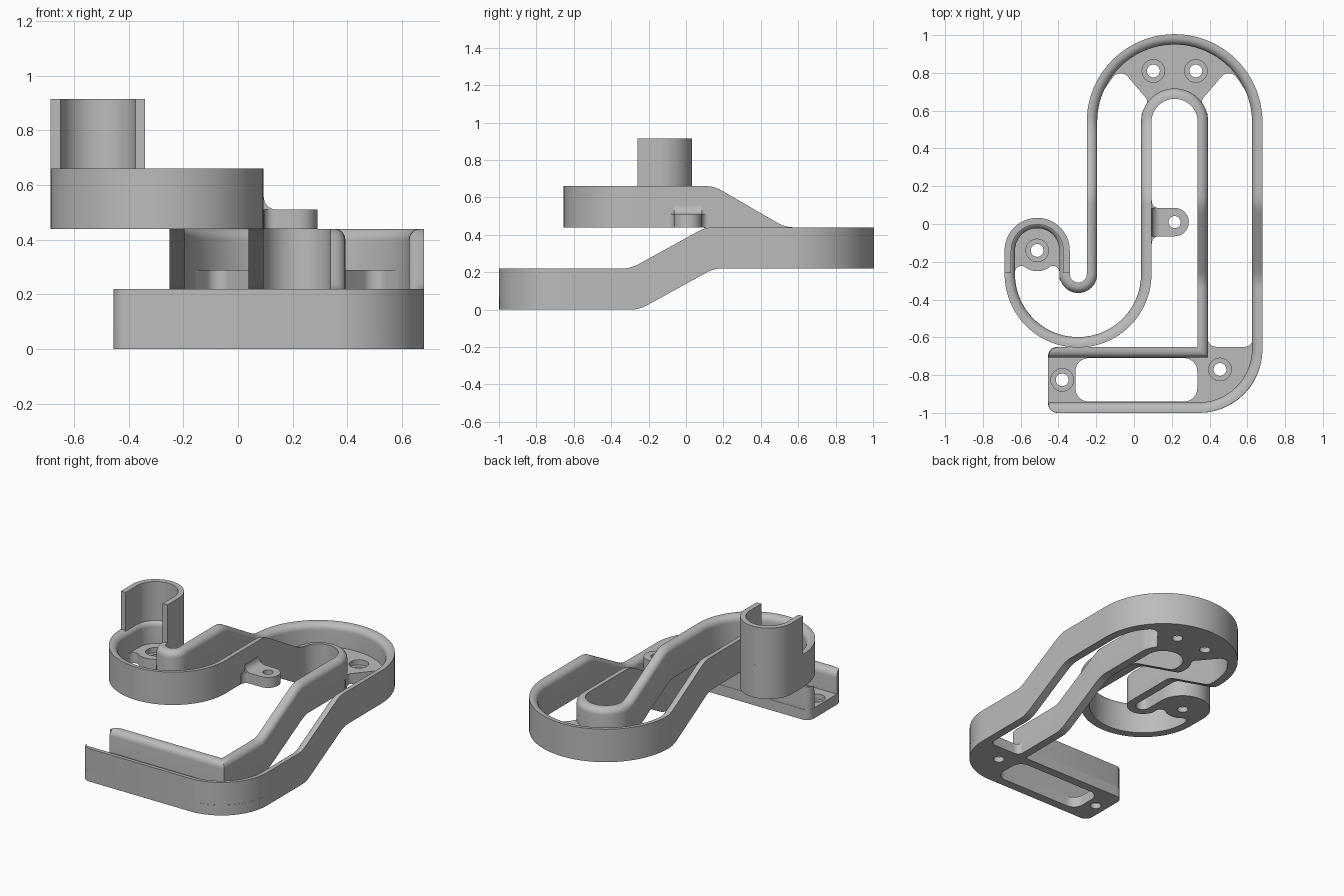
import bpy, math
from mathutils import Vector

cube = bpy.data.objects.get("Cube")
if cube:
    bpy.data.objects.remove(cube)

mat = bpy.data.materials.new("plain grey")
mat.use_nodes = True
GREY = (0.5, 0.5, 0.5, 1)
mat.diffuse_color = GREY
mat.node_tree.nodes["Principled BSDF"].inputs["Base Color"].default_value = GREY

STEP = 0.22             # rise of each ramp and height of the walls
FLOOR = 0.07
HALF = 0.0275           # half wall thickness
END = -0.455            # open end of the channel
TURN = (0.215, 0.54)    # centre of the far turn
CUP = (-0.5125, -0.14)  # centre of the cup
HOOK_Y = -0.265


def arc(c, r, a0, a1, n=32):
    angles = [math.radians(a0 + (a1 - a0) * i / n) for i in range(n + 1)]
    return [(c[0] + r * math.cos(a), c[1] + r * math.sin(a)) for a in angles]


def line(p, q, n):
    return [tuple(Vector(p).lerp(Vector(q), i / n)) for i in range(n + 1)]


def finish(ob):
    ob.data.materials.clear()
    ob.data.materials.append(mat)
    bpy.ops.object.select_all(action='DESELECT')
    ob.select_set(True)
    bpy.context.view_layer.objects.active = ob
    if ob.type == 'CURVE':
        bpy.ops.object.convert(target='MESH')
        ob = bpy.context.view_layer.objects.active
    bpy.ops.object.shade_smooth_by_angle(angle=math.radians(32))
    return ob


def soft(u, w=0.04):
    """Rounded corner between flat and sloping."""
    return 0 if u < -w else u if u > w else (u + w) ** 2 / (4 * w)


def ramp(y, a, b):
    return STEP * (soft(y - a) - soft(y - b)) / (b - a)


def track_heights(p):
    x, y = p
    if y < -0.64:
        return 0, STEP
    if x > TURN[0]:
        return ramp(y, -0.25, 0.15), STEP + ramp(y, -0.295, 0.105)
    return STEP + ramp(-y, -0.49, -0.11), 2 * STEP + ramp(-y, -0.53, -0.15)


def sweep(name, path, half, fillet, heights, taper=0.0):
    """Wall along a path, with its left upper edge rounded."""
    pts = []
    for p in map(Vector, path):
        if not pts or (p - pts[-1]).length > 1e-4:
            pts.append(p)
    verts, faces = [], []
    for i, p in enumerate(pts):
        d0 = (p - pts[i - 1]).normalized() if i else None
        d1 = (pts[i + 1] - p).normalized() if i + 1 < len(pts) else d0
        d0 = d0 or d1
        t = (d0 + d1).normalized()
        side = Vector((-t.y, t.x)) / t.dot(d1)
        zb, zt = heights(p)
        out = -half
        if taper and p.y < -0.64 and p.x - END < taper:
            out += taper - math.sqrt(max(0, taper ** 2 - (taper - p.x + END) ** 2))
        prof = [(out, zb), (out, zt)]
        if fillet:
            prof += [(max(out, n), z) for n, z in
                     arc((half - fillet, zt - fillet), fillet, 90, 0, 6)]
        else:
            prof.append((half, zt))
        prof.append((half, zb))
        k = len(prof)
        for n, z in prof:
            q = p + side * n
            verts.append((q.x, q.y, z))
        if i:
            a, b = (i - 1) * k, i * k
            for j in range(k):
                m = (j + 1) % k
                faces.append((a + j, a + m, b + m, b + j))
    faces += [tuple(range(k))[::-1], tuple(range(len(verts) - k, len(verts)))]
    me = bpy.data.meshes.new(name)
    me.from_pydata(verts, [], faces)
    me.validate()
    ob = bpy.data.objects.new(name, me)
    bpy.context.collection.objects.link(ob)
    # consistent outward normals
    bpy.context.view_layer.objects.active = ob
    bpy.ops.object.select_all(action='DESELECT')
    ob.select_set(True)
    bpy.ops.object.mode_set(mode='EDIT')
    bpy.ops.mesh.select_all(action='SELECT')
    bpy.ops.mesh.normals_make_consistent(inside=False)
    bpy.ops.object.mode_set(mode='OBJECT')
    return finish(ob)


def rounded(corners):
    """Outline with a radius on any corner given as (x, y, radius)."""
    out = []
    for i, c in enumerate(corners):
        p = Vector(c[:2])
        r = c[2] if len(c) > 2 else 0
        if not r:
            out.append(tuple(p))
            continue
        u = (Vector(corners[i - 1][:2]) - p).normalized()
        v = (Vector(corners[(i + 1) % len(corners)][:2]) - p).normalized()
        half = u.angle(v) / 2
        mid = p + (u + v).normalized() * r / math.sin(half)
        s, e = p + u * r / math.tan(half) - mid, p + v * r / math.tan(half) - mid
        turn = math.atan2(s.x * e.y - s.y * e.x, s.dot(e))
        a = math.atan2(s.y, s.x)
        out += arc(mid, r, math.degrees(a), math.degrees(a + turn), 12)
    return out


def plate(name, loops, z0, z1):
    cu = bpy.data.curves.new(name, 'CURVE')
    cu.dimensions, cu.fill_mode = '2D', 'BOTH'
    cu.extrude = (z1 - z0) / 2
    for loop in loops:
        sp = cu.splines.new('POLY')
        sp.points.add(len(loop) - 1)
        for pt, (x, y) in zip(sp.points, loop):
            pt.co = (x, y, 0, 1)
        sp.use_cyclic_u = True
    ob = bpy.data.objects.new(name, cu)
    ob.location.z = (z0 + z1) / 2
    bpy.context.collection.objects.link(ob)
    return finish(ob)


def floor(name, loops, screws, z):
    """Two layers, so each screw hole has a wider recess on top."""
    for part, r, a, b in (("lower", 0.034, 0, 0.5), ("upper", 0.06, 0.5, 1)):
        holes = [arc(s, r, 0, 345, 23) for s in screws]
        plate(f"{name}_{part}", loops + holes, z + a * FLOOR, z + b * FLOOR)


# Channel wall: one continuous ribbon, channel on its left
R_OUT, R_IN, R_CUP = 0.4375, 0.15, 0.145
xo, xi = TURN[0] + R_OUT, TURN[0] + R_IN
lo, li = TURN[0] - R_OUT, TURN[0] - R_IN
cr, cl = CUP[0] + R_CUP, CUP[0] - R_CUP
y_front, y_back = -0.9725, -0.68
end_x = [END + d for d in (0, 0.004, 0.012, 0.025, 0.05)]
path = [(x, y_front) for x in end_x]
path += arc((0.34, -0.66), 0.3125, -90, 0)
path += line((xo, -0.66), (xo, TURN[1]), 60)
path += arc(TURN, R_OUT, 0, 180, 48)
path += line((lo, TURN[1]), (lo, HOOK_Y), 40)
path += arc(((lo + cr) / 2, HOOK_Y), (lo - cr) / 2, 0, -180)
path += arc(CUP, R_CUP, 0, 180)
path += arc(((cl + li) / 2, HOOK_Y), (li - cl) / 2, 180, 360, 48)
path += line((li, HOOK_Y), (li, TURN[1]), 40)
path += arc(TURN, R_IN, 180, 0)
path += line((xi, TURN[1]), (xi, -0.60), 57)
path += [(xi, y_back)] + [(x, y_back) for x in reversed(end_x)]
sweep("channel_wall", path, HALF, 0.04, track_heights, taper=0.05)

# Cup wall, open to the front
cup = [(CUP[0] + 0.155, -0.26)] + arc(CUP, 0.155, 0, 180) + [(CUP[0] - 0.155, -0.26)]
sweep("cup_wall", cup, 0.0175, 0, lambda p: (0.5, 0.915))

# Bottom floor with a long slot
base = rounded([(END, -1, 0.05), (0.68, -1, 0.335), (0.68, -0.6), (0.63, -0.6),
                (0.63, -0.65, 0.045), (0.39, -0.65, 0.045), (0.39, -0.6),
                (0.34, -0.6), (0.34, -0.65), (END, -0.65, 0.05)])
slot = rounded([(-0.31, -0.94, 0.07), (0.335, -0.94, 0.07),
                (0.335, -0.71, 0.07), (-0.31, -0.71, 0.07)])
floor("bottom_floor", [base, slot], [(-0.38, -0.825), (0.455, -0.77)], 0)


# Far turn floor
def polar(r, a, rad=0):
    return (*arc(TURN, r, a, a, 1)[0], rad)


turn = arc(TURN, 0.44, 25, 155)
turn += [polar(0.41, 155), polar(0.41, 135, 0.05), polar(0.18, 141, 0.03), polar(0.18, 168)]
turn += arc(TURN, 0.15, 168, 12)
turn += [polar(0.18, 12), polar(0.18, 39, 0.03), polar(0.41, 45, 0.05), polar(0.41, 25)]
floor("turn_floor", [rounded(turn)], [(0.1025, 0.81), (0.3275, 0.81)], STEP)

# Cup floor
cup_floor = arc(CUP, 0.15, 0, 180)
cup_floor += [(cl, -0.3), (-0.63, -0.3), (-0.63, -0.22, 0.035)]
cup_floor += arc(CUP, 0.11, 228, 312, 12)
cup_floor += [(-0.395, -0.22, 0.035), (-0.395, -0.3), (cr, -0.3)]
floor("cup_floor", [rounded(cup_floor)], [CUP], 2 * STEP)

# Side tab with a screw hole and a rounded gusset above it
tab = rounded([(0.08, 0.125), (0.095, 0.125), (0.095, 0.085, 0.035), (0.29, 0.085, 0.074),
               (0.29, -0.065, 0.074), (0.095, -0.065, 0.035), (0.095, -0.105), (0.08, -0.105)])
plate("side_tab", [tab, arc((0.215, 0.01), 0.032, 0, 345, 23)], 2 * STEP, 2 * STEP + FLOOR)
top = 2 * STEP + FLOOR
gusset = [(0.08, top - 0.01), (0.14, top - 0.01)]
gusset += arc((0.14, top + 0.045), 0.045, 270, 180, 10) + [(0.08, top + 0.045)]
ob = plate("tab_gusset", [gusset], -0.075, 0.075)
ob.rotation_euler.x = math.pi / 2
ob.location = (0, 0.01, 0)
